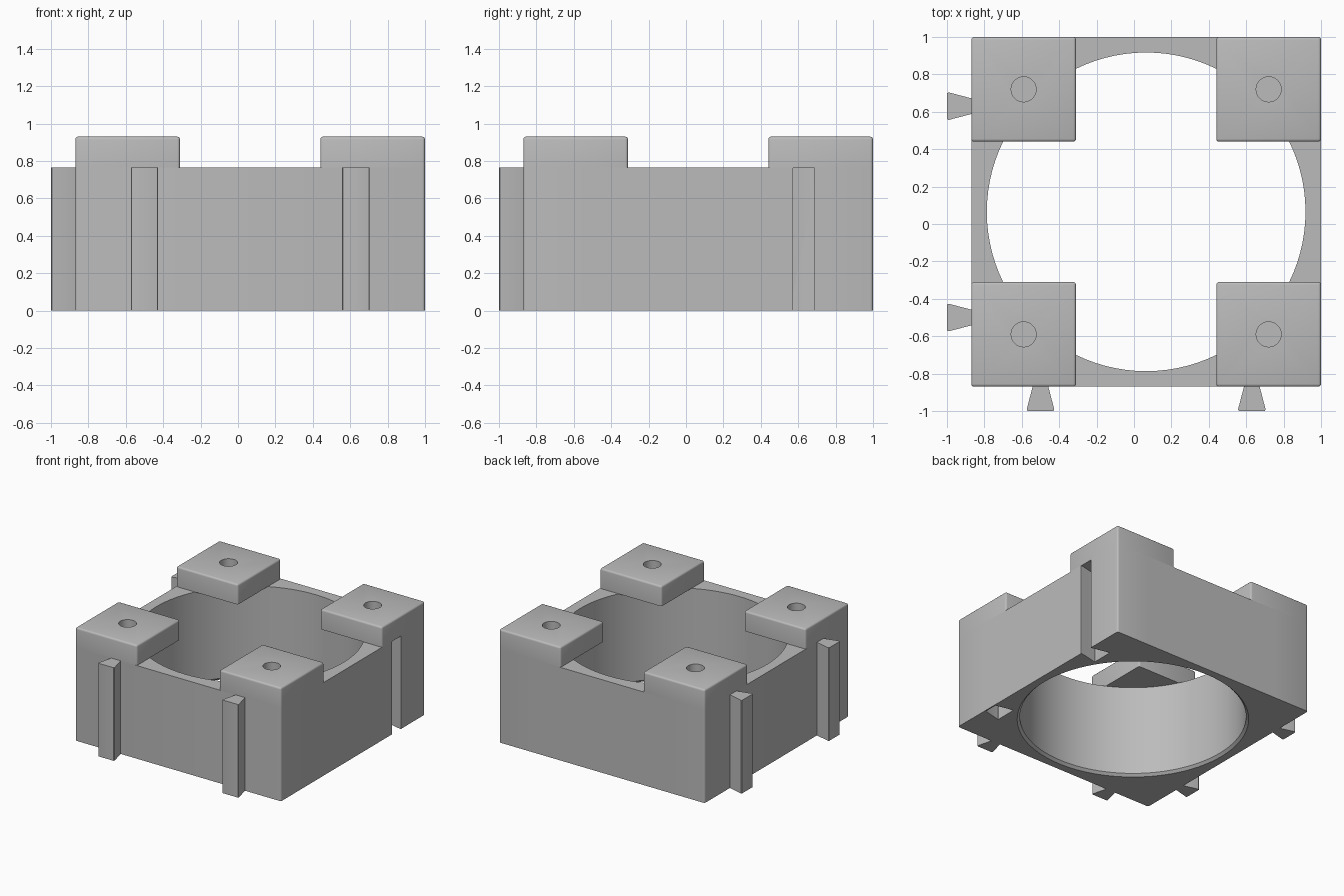
import bpy, bmesh, math
from mathutils import Matrix, Vector

cube = bpy.data.objects.get("Cube")
if cube:
    bpy.data.objects.remove(cube, do_unlink=True)

C = 0.065            # centre of the square body on x and y
HALF = 0.935         # half width of the body
DECK = 0.765         # height of the body
TOP = 0.93           # height of the pads
PAD = 0.56           # pad width
RAIL = 0.565         # rail and slot offset from the centre

grey = bpy.data.materials.new("plain grey")
grey.use_nodes = True
grey.diffuse_color = (0.5, 0.5, 0.5, 1)
grey.node_tree.nodes["Principled BSDF"].inputs["Base Color"].default_value = (0.5, 0.5, 0.5, 1)


def finish(name, bm):
    bmesh.ops.recalc_face_normals(bm, faces=bm.faces)
    mesh = bpy.data.meshes.new(name)
    bm.to_mesh(mesh)
    bm.free()
    ob = bpy.data.objects.new(name, mesh)
    bpy.context.collection.objects.link(ob)
    mesh.materials.append(grey)
    return ob


def block(name, lo, hi, radius, round_top):
    """Box with rounded upright edges and, if wanted, a rounded top."""
    bm = bmesh.new()
    lo, hi = Vector(lo), Vector(hi)
    bmesh.ops.create_cube(bm, size=1, matrix=Matrix.Translation((lo + hi) / 2)
                          @ Matrix.Diagonal((*(hi - lo), 1)))
    mid = (lo.z + hi.z) / 2
    edges = [e for e in bm.edges if any(v.co.z > mid for v in e.verts)
             and (round_top or any(v.co.z < mid for v in e.verts))]
    bmesh.ops.bevel(bm, geom=edges, offset=radius, segments=3, profile=0.5, affect='EDGES')
    return finish(name, bm)


def cone(name, x, y, z0, z1, r0, r1, sides):
    bm = bmesh.new()
    bmesh.ops.create_cone(bm, cap_ends=True, segments=sides, radius1=r0, radius2=r1,
                          depth=z1 - z0, matrix=Matrix.Translation((x, y, (z0 + z1) / 2)))
    return finish(name, bm)


def dovetail(name, start, length, narrow, wide, z0, z1, turn, along, radius):
    """Upright dovetail prism on the -y side, turned about the body centre."""
    bm = bmesh.new()
    outline = [(-narrow, 0), (narrow, 0), (wide, -length), (-wide, -length)]
    face = bm.faces.new([bm.verts.new((x + along, start + y, z0)) for x, y in outline])
    new = bmesh.ops.extrude_face_region(bm, geom=[face])["geom"]
    bmesh.ops.translate(bm, verts=[v for v in new if isinstance(v, bmesh.types.BMVert)],
                        vec=(0, 0, z1 - z0))
    far = [e for e in bm.edges if abs(e.verts[0].co.z - e.verts[1].co.z) > 0.1
           and abs(e.verts[0].co.y - start + length) < 0.001]
    bmesh.ops.bevel(bm, geom=far, offset=radius, segments=3, profile=0.5, affect='EDGES')
    bm.transform(Matrix.Translation((C, C, 0)) @ Matrix.Rotation(turn, 4, 'Z'))
    return finish(name, bm)


def combine(ob, other, operation):
    mod = ob.modifiers.new("combine", 'BOOLEAN')
    mod.object, mod.operation, mod.solver = other, operation, 'EXACT'
    bpy.context.view_layer.objects.active = ob
    bpy.ops.object.modifier_apply(modifier=mod.name)
    bpy.data.objects.remove(other, do_unlink=True)


# Square body with a large round bore, slightly chamfered underneath
body = block("body", (C - HALF, C - HALF, 0), (C + HALF, C + HALF, DECK), 0.015, False)
combine(body, cone("bore_cutter", C, C, -0.1, 1, 0.852, 0.852, 96), 'DIFFERENCE')
combine(body, cone("chamfer_cutter", C, C, -0.02, 0.02, 0.892, 0.852, 96), 'DIFFERENCE')

# Dovetail slots on the back and the left side, closed at the top
for turn in (math.pi / 2, math.pi):
    for along in (-RAIL, RAIL):
        slot = dovetail("slot_cutter", 0.01 - HALF, -0.15, 0.056, 0.09, -0.1, DECK - 0.002,
                        turn, along, 0.012)
        # extend the mouth just beyond the wall
        mouth = dovetail("mouth_cutter", 0.03 - HALF, 0.1, 0.057, 0.057, -0.1, DECK - 0.002,
                         turn, along, 0.01)
        combine(body, slot, 'DIFFERENCE')
        combine(body, mouth, 'DIFFERENCE')

# Corner pads with blind round sockets, overhanging the bore
for sx, side in ((-1, "right"), (1, "left")):
    for sy, end in ((-1, "front"), (1, "back")):
        x = C + sx * (HALF - PAD / 2)
        y = C + sy * (HALF - PAD / 2)
        pad = block(f"{end}_{side}_pad", (x - PAD / 2, y - PAD / 2, DECK),
                    (x + PAD / 2, y + PAD / 2, TOP), 0.015, True)
        combine(pad, cone("socket_cutter", x, y, TOP - 0.15, TOP + 0.1, 0.067, 0.067, 32),
                'DIFFERENCE')

# Dovetail rails on the front and the right side
for turn, side in ((0, "front"), (-math.pi / 2, "right")):
    for along, num in ((-RAIL, "first"), (RAIL, "second")):
        dovetail(f"{side}_{num}_rail", -HALF, 0.13, 0.042, 0.076, 0, DECK, turn, along, 0.012)

# Smooth the round surfaces, keep the edges sharp
for ob in bpy.context.scene.objects:
    ob.select_set(ob.type == 'MESH')
bpy.context.view_layer.objects.active = body
bpy.ops.object.shade_smooth_by_angle(angle=math.radians(35))
